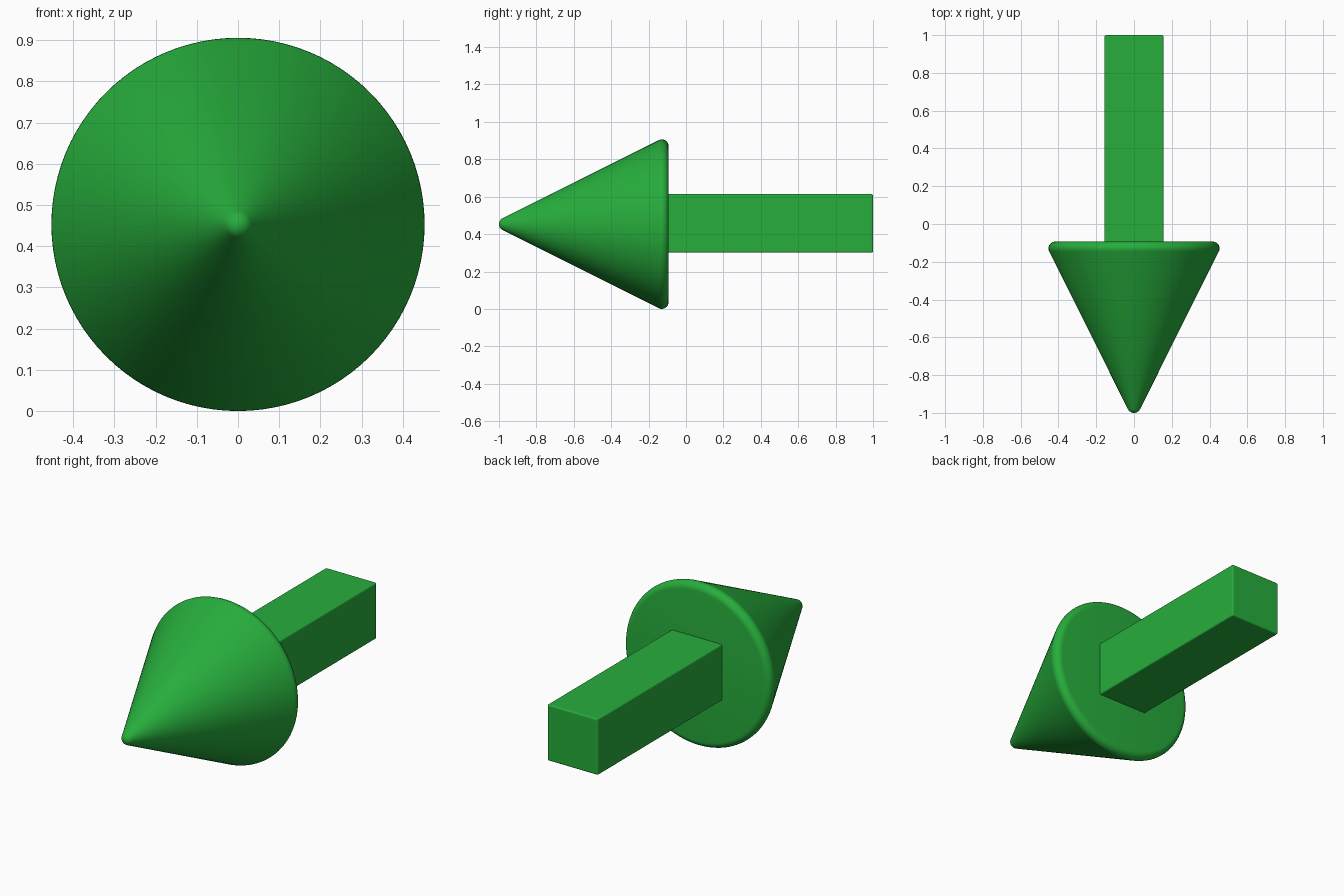
import bpy, bmesh, math
from mathutils import Matrix

if "Cube" in bpy.data.objects:
    bpy.data.objects.remove(bpy.data.objects["Cube"])

RADIUS, CENTRE_Z = 0.453, 0.453
TIP_Y, BACK_Y, ROUND = -1.0, -0.093, 0.036

green = bpy.data.materials.new("green")
green.diffuse_color = (0.02, 0.42, 0.045, 1)
green.use_nodes = True
green.node_tree.nodes["Principled BSDF"].inputs["Base Color"].default_value = green.diffuse_color


def add_object(name, bm):
    mesh = bpy.data.meshes.new(name)
    bmesh.ops.recalc_face_normals(bm, faces=bm.faces)
    bm.to_mesh(mesh)
    bm.free()
    mesh.materials.append(green)
    obj = bpy.data.objects.new(name, mesh)
    bpy.context.collection.objects.link(obj)
    return obj


def arc(y, r, start, end, steps):
    """Rounded corner as (y, r) points; angle 0 faces -y, 90 faces outward."""
    for i in range(steps + 1):
        a = math.radians(start + (end - start) * i / steps)
        yield (y - ROUND * math.cos(a), r + ROUND * math.sin(a))


# Arrow head: rounded cone profile spun around the y axis
tip_c, rim_c = TIP_Y + ROUND, BACK_Y - ROUND
rim_r = RADIUS - ROUND
side = 90 - math.degrees(math.atan2(rim_r, rim_c - tip_c))
profile = [*arc(tip_c, 0, 0, side, 6), *arc(rim_c, rim_r, side, 180, 8), (BACK_Y, 0)]
bm = bmesh.new()
verts = [bm.verts.new((max(r, 0), y, CENTRE_Z)) for y, r in profile]
edges = [bm.edges.new(pair) for pair in zip(verts, verts[1:])]
bmesh.ops.spin(bm, geom=verts + edges, cent=(0, 0, CENTRE_Z), axis=(0, 1, 0),
               angle=math.tau, steps=96)
bmesh.ops.remove_doubles(bm, verts=bm.verts, dist=1e-5)
bmesh.ops.dissolve_degenerate(bm, edges=bm.edges, dist=1e-6)
for f in bm.faces:
    f.smooth = True
add_object("arrow_head", bm)

# Arrow shaft: square bar with slightly softened edges
front, back, width = BACK_Y - 0.02, 1.0, 0.313
bm = bmesh.new()
bmesh.ops.create_cube(bm, size=1, matrix=Matrix.Translation((0, (front + back) / 2, 0.457))
                      @ Matrix.Diagonal((width, back - front, width, 1)))
shaft = add_object("arrow_shaft", bm)
bevel = shaft.modifiers.new("soft_edges", 'BEVEL')
bevel.width = 0.008
bevel.segments = 3
